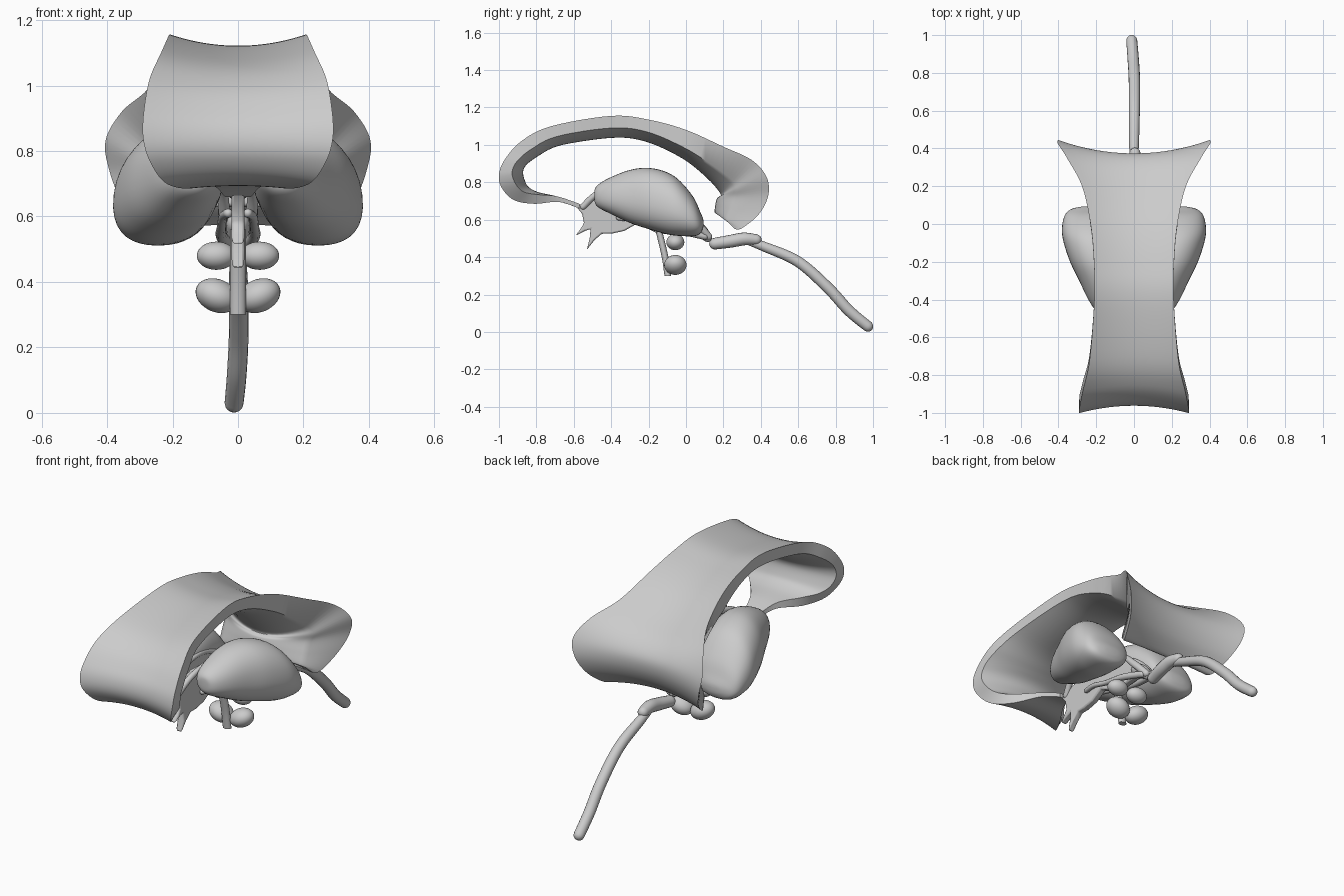
import bpy, bmesh, math
from mathutils import Vector

if "Cube" in bpy.data.objects:
    bpy.data.objects.remove(bpy.data.objects["Cube"])


def spline(pts, n):
    """Catmull-Rom through tuples of any length, n samples per span."""
    out = []
    for i in range(len(pts) - 1):
        a, b = pts[max(i - 1, 0)], pts[i]
        c, d = pts[i + 1], pts[min(i + 2, len(pts) - 1)]
        for k in range(n):
            t = k / n
            out.append(tuple(
                0.5 * (2 * q + (r - p) * t + (2 * p - 5 * q + 4 * r - s) * t * t
                       + (3 * q - p - 3 * r + s) * t ** 3)
                for p, q, r, s in zip(a, b, c, d)))
    out.append(tuple(pts[-1]))
    return out


def loft(name, rings, angle=50):
    """Closed skin through a list of equal-length rings."""
    bm = bmesh.new()
    vs = [[bm.verts.new(p) for p in ring] for ring in rings]
    n = len(vs[0])
    for a, b in zip(vs, vs[1:]):
        for j in range(n):
            k = (j + 1) % n
            bm.faces.new((a[j], a[k], b[k], b[j]))
    bm.faces.new(vs[0][::-1])
    bm.faces.new(vs[-1])
    return finish(name, bm, angle)


def finish(name, bm, angle=50):
    bmesh.ops.recalc_face_normals(bm, faces=bm.faces)
    me = bpy.data.meshes.new(name)
    bm.to_mesh(me)
    bm.free()
    ob = bpy.data.objects.new(name, me)
    bpy.context.collection.objects.link(ob)
    bpy.ops.object.select_all(action='DESELECT')
    ob.select_set(True)
    bpy.context.view_layer.objects.active = ob
    bpy.ops.object.shade_smooth_by_angle(angle=math.radians(angle))
    return ob


def tube(name, pts, sides=16):
    """Round-ended tube through (x, y, z, radius) points."""
    path = spline(pts, 8)
    P = [Vector(p[:3]) for p in path]
    R = [p[3] for p in path]
    t0, t1 = (P[0] - P[1]).normalized(), (P[-1] - P[-2]).normalized()
    dome = [(math.sin(a), math.cos(a)) for a in (1.45, 1.1, 0.75, 0.4)]
    P0 = [P[0] + t0 * R[0] * s for s, c in dome]
    P1 = [P[-1] + t1 * R[-1] * s for s, c in dome[::-1]]
    R = [R[0] * c for s, c in dome] + R + [R[-1] * c for s, c in dome[::-1]]
    P = P0 + P + P1
    rings = []
    for i, p in enumerate(P):
        t = (P[min(i + 1, len(P) - 1)] - P[max(i - 1, 0)]).normalized()
        u = t.cross(Vector((1, 0, 0))).normalized()
        v = t.cross(u)
        rings.append([p + R[i] * (u * math.cos(a) + v * math.sin(a))
                      for a in (2 * math.pi * j / sides for j in range(sides))])
    return loft(name, rings, 70)


def ball(name, loc, size, tilt):
    bm = bmesh.new()
    bmesh.ops.create_uvsphere(bm, u_segments=28, v_segments=18, radius=1)
    ob = finish(name, bm, 180)
    ob.location, ob.scale, ob.rotation_euler = loc, size, (0, tilt, 0)


# Arched band: outer y,z / inner y,z at the rim, half width, mid-line dip
arch = [
    (-.57, .66, -.57, .685, .04, 0), (-.68, .695, -.69, .725, .08, 0),
    (-.81, .685, -.80, .735, .16, .01), (-.92, .705, -.87, .75, .225, .025),
    (-.985, .77, -.91, .79, .27, .035), (-1, .84, -.93, .85, .29, .04),
    (-.97, .92, -.905, .91, .288, .04), (-.88, 1.02, -.83, .975, .27, .035),
    (-.72, 1.10, -.69, 1.045, .235, .035), (-.4, 1.155, -.4, 1.09, .21, .035),
    (-.2, 1.135, -.21, 1.07, .212, .035), (0, 1.08, -.01, .985, .23, .04),
    (.2, .99, .15, .885, .275, .05), (.35, .92, .25, .81, .355, .065),
    (.43, .83, .275, .765, .405, .07), (.44, .73, .27, .72, .39, .07),
    (.39, .63, .245, .66, .35, .06), (.30, .555, .22, .60, .31, .05),
    (.26, .55, .225, .585, .29, .045)]
N = 20
rings = []
for oy, oz, iy, iz, w, e in spline(arch, 6):
    d = Vector((0, iy - oy, iz - oz)).normalized()
    wi = w - max(0, e - .04) * 4          # rear rim turns inward
    outer, inner = [], []
    for k in range(N + 1):
        f = 2 * k / N - 1
        dip = e * (1 - f * f)
        outer.append(Vector((f * w, oy, oz)) + d * dip)
        inner.append(Vector((f * wi, iy, iz)) + d * dip * 1.5)
    rings.append(outer + inner[::-1])
loft("arched_band", rings, 45)

# Egg-shaped lobes: y, centre x, half width, bottom z, top z
lobe = [
    (-.49, .13, .012, .715, .745), (-.485, .13, .04, .685, .77),
    (-.46, .133, .068, .66, .795), (-.40, .145, .096, .63, .828),
    (-.30, .165, .124, .583, .866), (-.20, .19, .147, .55, .877),
    (-.10, .212, .158, .522, .853), (-.03, .223, .157, .513, .805),
    (.04, .228, .14, .512, .72), (.075, .23, .108, .525, .645),
    (.09, .23, .06, .55, .61), (.094, .23, .015, .57, .59)]
for side, s in (("left", -1), ("right", 1)):
    rings = []
    for y, cx, rx, zb, zt in spline(lobe, 4):
        zc, rz = (zb + zt) / 2, (zt - zb) / 2
        ring = []
        for j in range(36):
            a = 2 * math.pi * j / 36
            c, n = (math.copysign(abs(v) ** .9, v) for v in (math.cos(a), math.sin(a)))
            # lower half leans outward, upper half leans inward
            ring.append((s * (cx + rx * (c - .12 * n)), y, zc + rz * n))
        rings.append(ring)
    loft(side + "_lobe", rings, 90)

    # Paired bumps below, meeting at the mid line
    ball(side + "_upper_bump", (s * .066, -.057, .48), (.06, .048, .043), 0)
    ball(side + "_lower_bump", (s * .064, -.057, .358), (.068, .06, .05), -s * .4)

    # Slender strands arching between the lobes
    tube(side + "_upper_strand", [
        (s * .012, -.55, .67, .018), (s * .04, -.45, .75, .016),
        (s * .05, -.25, .77, .014), (s * .045, -.06, .69, .014),
        (s * .04, .05, .59, .02), (s * .015, .12, .51, .02)], 12)
    tube(side + "_lower_strand", [
        (s * .03, -.36, .61, .014), (s * .045, -.28, .60, .014),
        (s * .05, -.18, .57, .014), (s * .05, -.03, .54, .018),
        (s * .025, .1, .51, .018)], 12)

# Thin mid-line plate with pointed front spikes
plate = [(-.59, .675), (-.555, .63), (-.545, .58), (-.565, .55), (-.59, .515),
         (-.54, .54), (-.51, .55), (-.515, .50), (-.53, .44), (-.49, .49),
         (-.45, .525), (-.40, .525), (-.33, .54), (-.26, .58), (-.16, .53),
         (-.08, .52), (.03, .53), (.09, .52), (.06, .59), (-.05, .67),
         (-.22, .73), (-.4, .74), (-.5, .70)]
ob = loft("midline_plate", [[(x, y, z) for y, z in plate] for x in (-.02, .02)])
bev = ob.modifiers.new("soft_edge", 'BEVEL')
bev.width, bev.segments = .008, 2

# Flat-ended stem
stem = spline([(-.15, .56), (-.13, .48), (-.11, .39), (-.097, .30)], 6)
loft("stem", [[(.024 * math.cos(a), y + .018 * math.sin(a), z)
               for a in (2 * math.pi * j / 16 for j in range(16))] for y, z in stem])

# Tail: connecting nub, thick link, long drooping cord
tube("tail_nub", [(0, .03, .58, .035), (0, .08, .54, .035), (0, .115, .505, .024)])
tube("tail_link", [(-.005, .155, .472, .031), (.008, .24, .485, .034),
                   (.01, .31, .497, .034), (.005, .375, .493, .029)])
tube("tail_cord", [(0, .34, .482, .02), (0, .42, .455, .026), (.002, .6, .375, .029),
                   (.002, .76, .235, .03), (-.004, .87, .115, .03),
                   (-.012, .972, .03, .029)])
